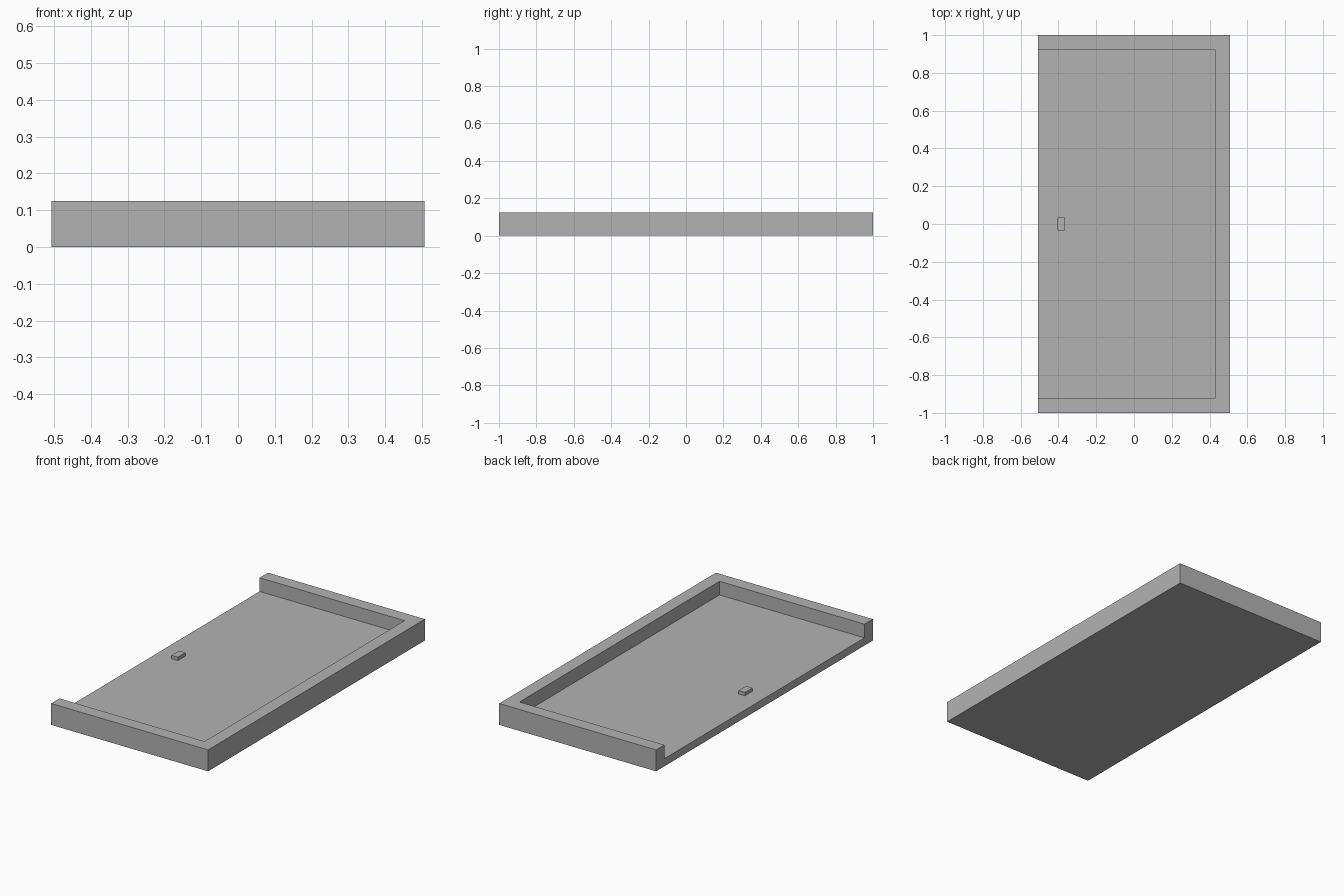
import bpy

default = bpy.data.objects.get("Cube")
if default:
    bpy.data.objects.remove(default, do_unlink=True)

HALF_X, HALF_Y, HEIGHT = 0.507, 1.0, 0.125
WALL, FLOOR = 0.077, 0.045

# Plain grey for the whole model
grey = bpy.data.materials.new("plain_grey")
grey.use_nodes = True
colour = (0.45, 0.45, 0.45, 1)
grey.diffuse_color = colour
grey.node_tree.nodes["Principled BSDF"].inputs["Base Color"].default_value = colour


def box(name, low, high):
    """Axis-aligned box between two opposite corners."""
    bpy.ops.mesh.primitive_cube_add(size=1)
    obj = bpy.context.object
    obj.name = obj.data.name = name
    for v in obj.data.vertices:
        v.co = [h if c > 0 else l for c, l, h in zip(v.co, low, high)]
    obj.data.materials.append(grey)
    return obj


# Tray: a slab with a recess that runs out through the right side
tray = box("tray", (-HALF_X, -HALF_Y, 0), (HALF_X, HALF_Y, HEIGHT))
cutter = box("recess_cutter", (-HALF_X - 0.1, WALL - HALF_Y, FLOOR),
             (HALF_X - WALL, HALF_Y - WALL, HEIGHT + 0.1))
cutter.hide_render = True
cut = tray.modifiers.new("recess", "BOOLEAN")
cut.operation = "DIFFERENCE"
cut.solver = "EXACT"
cut.object = cutter
bpy.context.view_layer.objects.active = tray
bpy.ops.object.modifier_apply(modifier=cut.name)
bpy.data.objects.remove(cutter, do_unlink=True)

# Small raised catch near the open edge
box("catch", (-0.405, -0.035, FLOOR), (-0.364, 0.035, FLOOR + 0.02))
